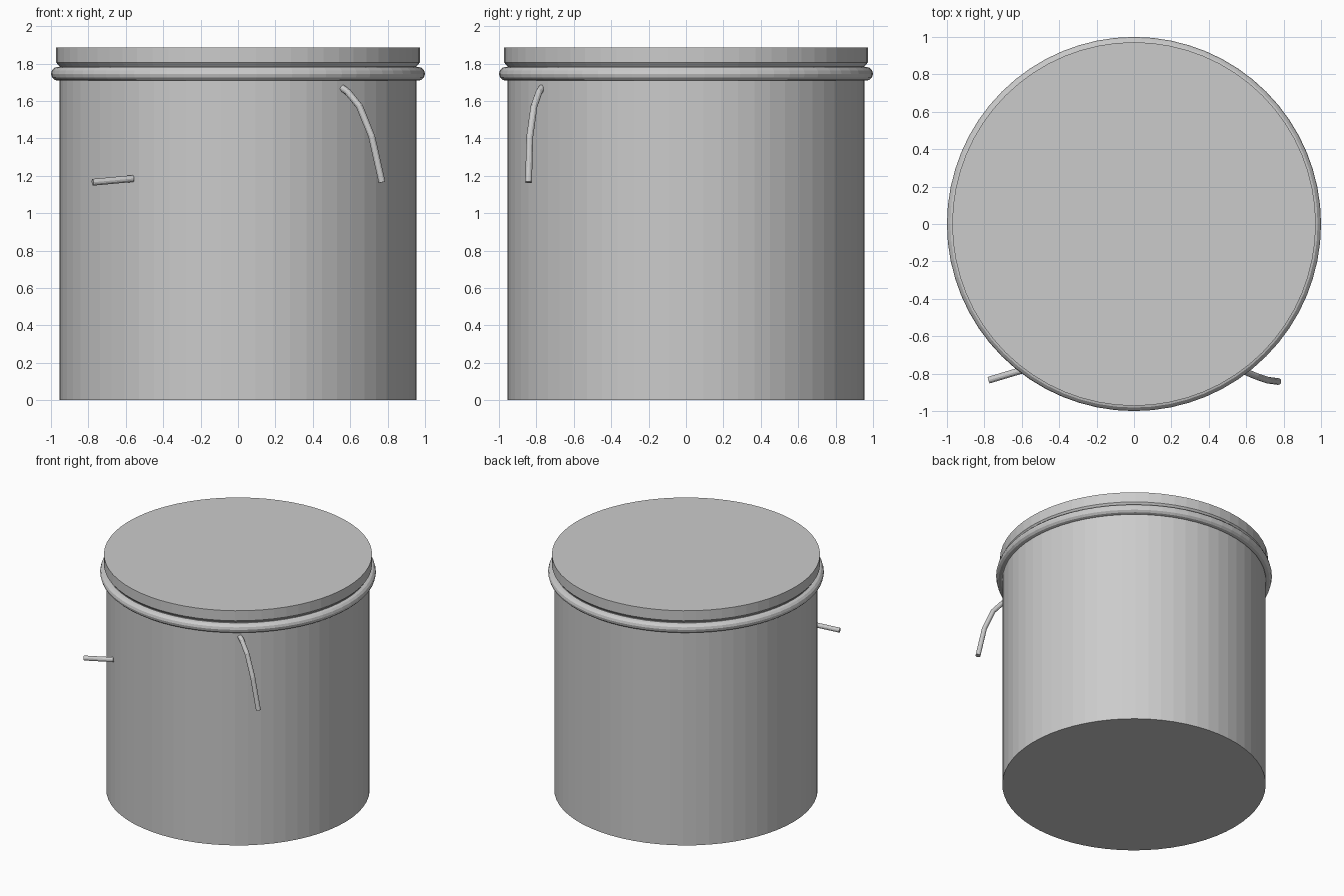
import bpy, bmesh, math
from mathutils import Vector

if "Cube" in bpy.data.objects:
    bpy.data.objects.remove(bpy.data.objects["Cube"], do_unlink=True)

SIDES = 64


def make_material(name, color):
    mat = bpy.data.materials.new(name)
    mat.use_nodes = True
    mat.diffuse_color = color
    mat.node_tree.nodes["Principled BSDF"].inputs["Base Color"].default_value = color
    return mat


grey = make_material("light grey", (0.6, 0.6, 0.6, 1))


def lathe(name, profile):
    """Spin (radius, height) points into a closed, capped solid."""
    bm = bmesh.new()
    rings = []
    for r, z in profile:
        angles = [2 * math.pi * i / SIDES for i in range(SIDES)]
        rings.append([bm.verts.new((r * math.cos(a), r * math.sin(a), z)) for a in angles])
    for low, high in zip(rings, rings[1:]):
        for i in range(SIDES):
            j = (i + 1) % SIDES
            bm.faces.new((low[i], low[j], high[j], high[i]))
    bm.faces.new(rings[0][::-1])
    bm.faces.new(rings[-1])
    mesh = bpy.data.meshes.new(name)
    bm.to_mesh(mesh)
    bm.free()
    obj = bpy.data.objects.new(name, mesh)
    bpy.context.collection.objects.link(obj)
    mesh.materials.append(grey)
    return obj


def rod(name, points, radius=0.018, sides=12):
    """Sweep a round section along a bent path."""
    pts = [Vector(p) for p in points]
    bm = bmesh.new()
    rings = []
    for i, p in enumerate(pts):
        along = (pts[min(i + 1, len(pts) - 1)] - pts[max(i - 1, 0)]).normalized()
        u = along.cross(Vector((0, 1, 0))).normalized()
        v = along.cross(u)
        angles = [2 * math.pi * k / sides for k in range(sides)]
        rings.append([bm.verts.new(p + radius * (u * math.cos(a) + v * math.sin(a))) for a in angles])
    for a, b in zip(rings, rings[1:]):
        for k in range(sides):
            j = (k + 1) % sides
            bm.faces.new((a[k], a[j], b[j], b[k]))
    bm.faces.new(rings[0][::-1])
    bm.faces.new(rings[-1])
    bmesh.ops.recalc_face_normals(bm, faces=bm.faces)
    mesh = bpy.data.meshes.new(name)
    bm.to_mesh(mesh)
    bm.free()
    obj = bpy.data.objects.new(name, mesh)
    bpy.context.collection.objects.link(obj)
    mesh.materials.append(grey)


# Drum body and overhanging lid
lathe("drum_body", [(0.955, 0), (0.955, 1.8)])
lathe("lid", [(0.955, 1.785), (0.972, 1.805), (0.972, 1.885)])

# Rolled clamp band below the lid
bpy.ops.mesh.primitive_torus_add(major_segments=SIDES, minor_segments=12, major_radius=0.963,
                                 minor_radius=0.037, location=(0, 0, 1.745))
band = bpy.context.object
band.name = "clamp_band"
band.data.materials.append(grey)

# Bent lever and short peg on the front
rod("bent_lever", [(0.555, -0.77, 1.67), (0.585, -0.785, 1.65), (0.65, -0.813, 1.57),
                   (0.715, -0.835, 1.41), (0.77, -0.842, 1.165)])
rod("short_peg", [(-0.56, -0.77, 1.185), (-0.777, -0.835, 1.165)])
